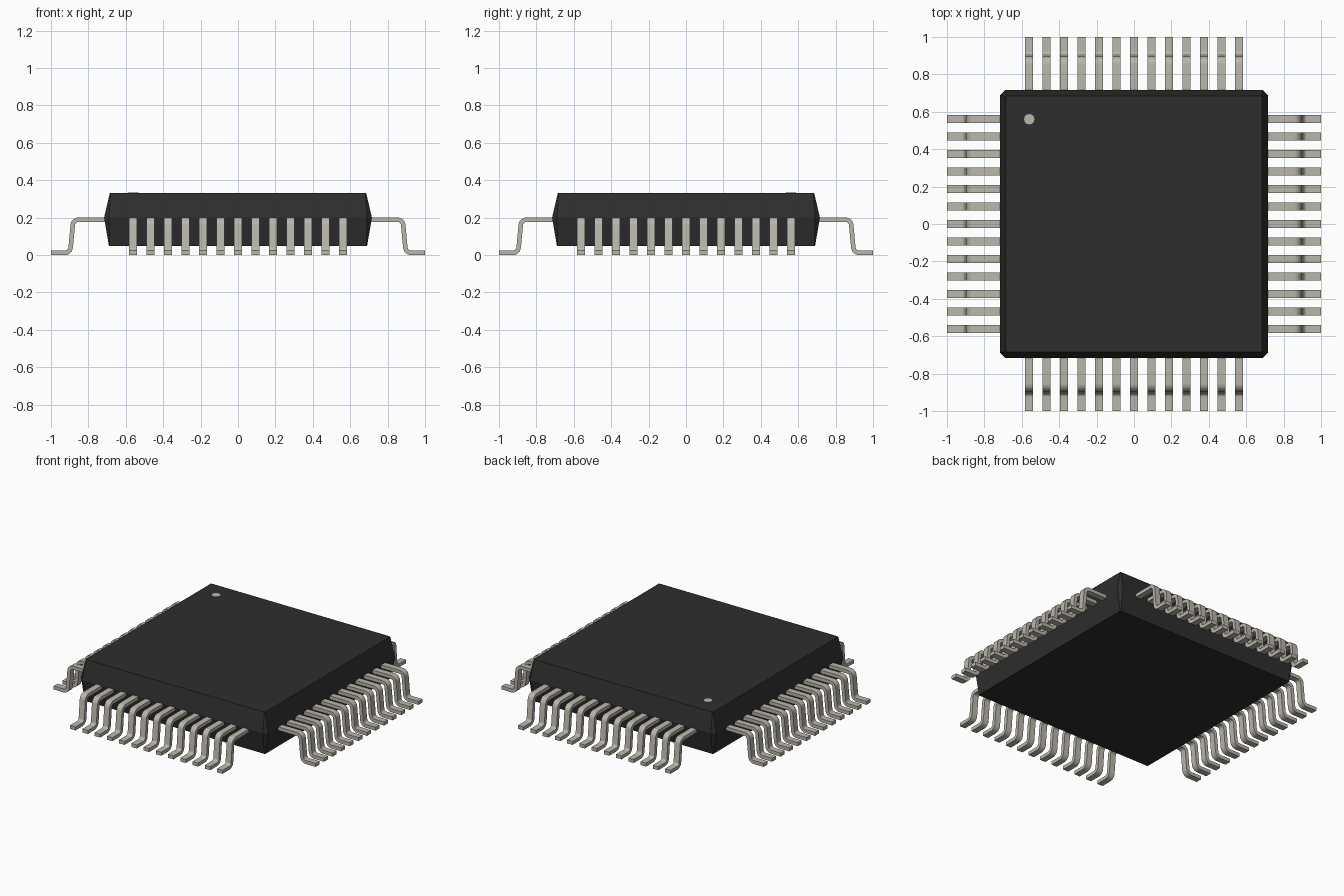
import bpy, bmesh, math
from mathutils import Vector, Matrix

if "Cube" in bpy.data.objects:
    bpy.data.objects.remove(bpy.data.objects["Cube"])


def material(name, rgb, rough):
    m = bpy.data.materials.new(name)
    m.use_nodes = True
    m.diffuse_color = (*rgb, 1)
    bsdf = m.node_tree.nodes["Principled BSDF"]
    bsdf.inputs["Base Color"].default_value = (*rgb, 1)
    bsdf.inputs["Roughness"].default_value = rough
    return m


BLACK = material("black plastic", (0.027, 0.027, 0.027), 0.6)
METAL = material("tinned metal", (0.49, 0.47, 0.41), 0.4)


def make_object(name, bm, mat):
    bmesh.ops.recalc_face_normals(bm, faces=bm.faces)
    mesh = bpy.data.meshes.new(name)
    bm.to_mesh(mesh)
    bm.free()
    mesh.materials.append(mat)
    ob = bpy.data.objects.new(name, mesh)
    bpy.context.collection.objects.link(ob)
    return ob


# Body: chamfered square rings lofted from bottom to top
def ring(bm, half, cut, z):
    verts = []
    for k in range(4):
        rot = Matrix.Rotation(k * math.pi / 2, 3, 'Z')
        for p in ((half, half - cut, z), (half - cut, half, z)):
            verts.append(bm.verts.new(rot @ Vector(p)))
    return verts


bm = bmesh.new()
rings = [ring(bm, *r) for r in ((0.69, 0.004, 0.047), (0.716, 0.026, 0.2), (0.685, 0.004, 0.332))]
for lo, hi in zip(rings, rings[1:]):
    for i in range(8):
        j = (i + 1) % 8
        bm.faces.new((lo[i], lo[j], hi[j], hi[i]))
bm.faces.new(rings[0])
bm.faces.new(rings[-1])
make_object("body", bm, BLACK)

# Pin one marker: thin disc on the top face
bm = bmesh.new()
bmesh.ops.create_cone(bm, cap_ends=True, segments=12, radius1=0.028, radius2=0.028, depth=0.004,
                      matrix=Matrix.Translation((-0.56, 0.56, 0.332)))
make_object("pin_one_marker", bm, METAL)


# Gull-wing lead: centre line with rounded bends, thickened to a strip
def rounded_path(points, radius, steps=6):
    pts = [Vector(p) for p in points]
    out = [pts[0]]
    for a, b, c in zip(pts, pts[1:], pts[2:]):
        u, v = (a - b).normalized(), (c - b).normalized()
        half = u.angle(v) / 2
        centre = b + (u + v).normalized() * (radius / math.sin(half))
        start = b + u * (radius / math.tan(half)) - centre
        end = b + v * (radius / math.tan(half)) - centre
        for s in range(steps + 1):
            out.append(centre + start.lerp(end, s / steps).normalized() * radius)
    return out + [pts[-1]]


LEAD_WIDTH, THICK, PITCH, COUNT = 0.042, 0.024, 0.0935, 13
path = rounded_path([(0.69, 0.188), (0.881, 0.188), (0.897, 0.012), (1.0, 0.012)], 0.03)


def add_lead(bm, offset, rot):
    sections = []
    for i, p in enumerate(path):
        t = (path[min(i + 1, len(path) - 1)] - path[max(i - 1, 0)]).normalized()
        if i in (0, len(path) - 1):
            t = Vector((1, 0))
        n = Vector((-t.y, t.x)) * THICK / 2
        corners = []
        for side, w in ((1, -1), (1, 1), (-1, 1), (-1, -1)):
            q = p + n * side
            corners.append(bm.verts.new(rot @ Vector((q.x, offset + w * LEAD_WIDTH / 2, q.y))))
        sections.append(corners)
    for a, b in zip(sections, sections[1:]):
        for i in range(4):
            j = (i + 1) % 4
            bm.faces.new((a[i], a[j], b[j], b[i]))
    bm.faces.new(sections[0])
    bm.faces.new(sections[-1])


# One row of leads on each side
for k, side in enumerate(("left", "back", "right", "front")):
    bm = bmesh.new()
    rot = Matrix.Rotation(k * math.pi / 2, 3, 'Z')
    for i in range(COUNT):
        add_lead(bm, (i - (COUNT - 1) / 2) * PITCH, rot)
    row = make_object(side + "_leads", bm, METAL)
    bpy.ops.object.select_all(action='DESELECT')
    row.select_set(True)
    bpy.context.view_layer.objects.active = row
    bpy.ops.object.shade_smooth_by_angle(angle=math.radians(35))
